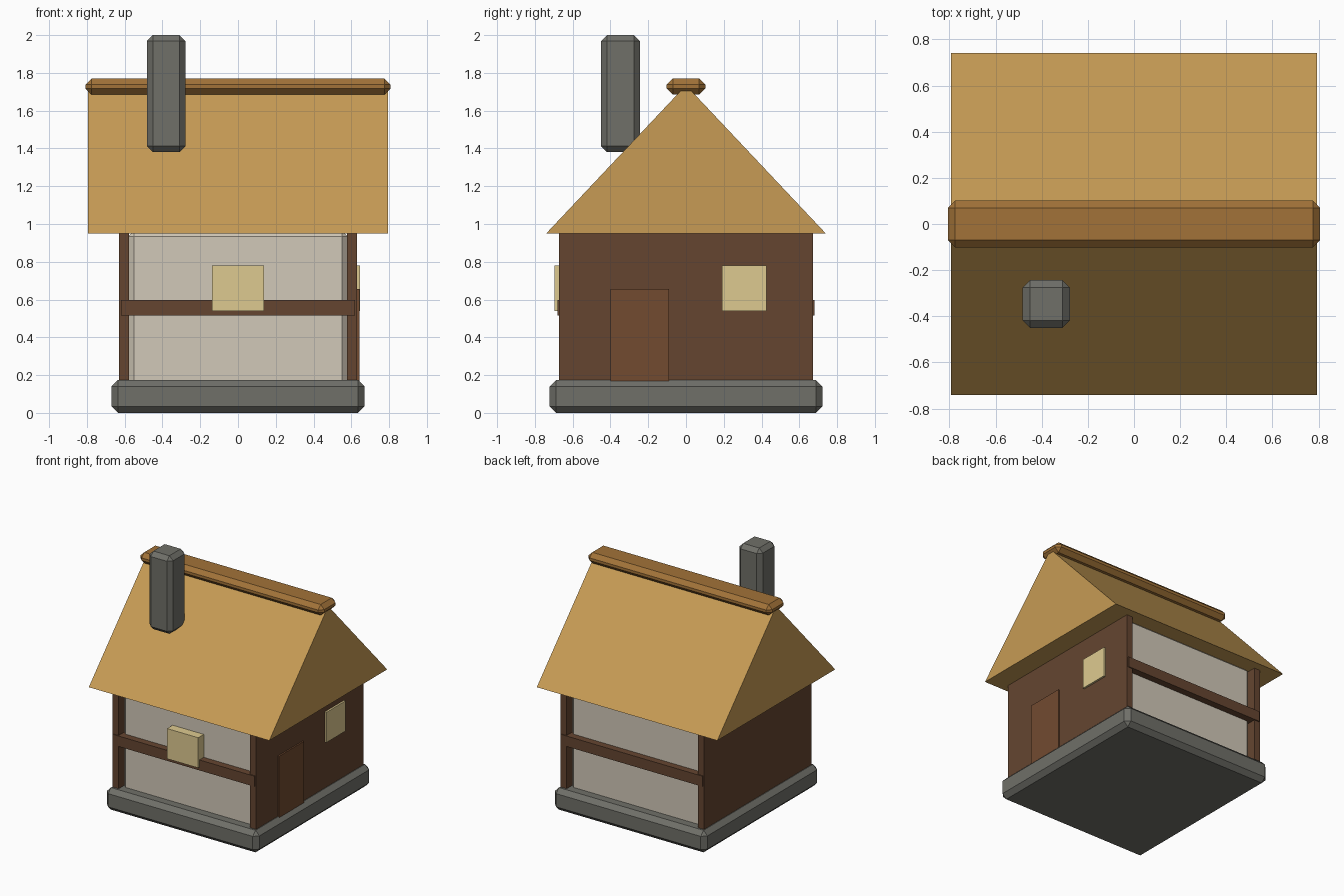
import bpy, bmesh

if "Cube" in bpy.data.objects:
    bpy.data.objects.remove(bpy.data.objects["Cube"])

def material(name, rgb):
    m = bpy.data.materials.new(name)
    m.diffuse_color = (*rgb, 1)
    m.use_nodes = True
    m.node_tree.nodes["Principled BSDF"].inputs["Base Color"].default_value = m.diffuse_color
    return m

STONE = material("stone", (0.16, 0.16, 0.14))
PLASTER = material("plaster", (0.64, 0.58, 0.48))
TIMBER = material("timber", (0.13, 0.06, 0.03))
THATCH = material("thatch", (0.57, 0.33, 0.09))
RIDGE = material("ridge_thatch", (0.36, 0.17, 0.04))
GLASS = material("window_glow", (0.73, 0.59, 0.28))
DOOR = material("door_wood", (0.17, 0.07, 0.03))

def finish(name, bm, mat):
    bmesh.ops.recalc_face_normals(bm, faces=bm.faces)
    me = bpy.data.meshes.new(name)
    bm.to_mesh(me)
    bm.free()
    me.materials.append(mat)
    ob = bpy.data.objects.new(name, me)
    bpy.context.collection.objects.link(ob)
    return ob

def box(name, x, y, z, mat, bevel=0):
    """Box from (min, max) ranges, with optional one-step chamfer."""
    bm = bmesh.new()
    bmesh.ops.create_cube(bm, size=1)
    for v in bm.verts:
        v.co = [r[0] + (c + 0.5) * (r[1] - r[0]) for c, r in zip(v.co, (x, y, z))]
    if bevel:
        bmesh.ops.bevel(bm, geom=bm.edges[:], offset=bevel, segments=1,
                        profile=0.5, affect='EDGES')
    return finish(name, bm, mat)

# Stone footing and plaster body
box("foundation", (-0.67, 0.67), (-0.722, 0.722), (0, 0.175), STONE, 0.035)
box("plaster_walls", (-0.58, 0.58), (-0.625, 0.625), (0.13, 0.965), PLASTER, 0.03)

# Timber end walls and long cross beams
for side, s in (("left", -1), ("right", 1)):
    box(side + "_timber_wall", sorted((s * 0.578, s * 0.63)), (-0.672, 0.672), (0.15, 0.96), TIMBER)
for side, s in (("front", -1), ("back", 1)):
    box(side + "_cross_beam", (-0.62, 0.62), sorted((s * 0.6, s * 0.68)), (0.515, 0.598), TIMBER)

# Door and windows
box("door", (0.6, 0.642), (-0.4, -0.09), (0.165, 0.655), DOOR)
box("right_window", (0.6, 0.645), (0.19, 0.427), (0.54, 0.78), GLASS)
box("front_window", (-0.137, 0.137), (-0.695, -0.6), (0.54, 0.78), GLASS)

# Gabled roof: triangular profile extruded along x
bm = bmesh.new()
gable = bm.faces.new([bm.verts.new((-0.793, y, z))
                      for y, z in ((-0.74, 0.95), (0.74, 0.95), (0, 1.735))])
ext = bmesh.ops.extrude_face_region(bm, geom=[gable], use_keep_orig=True)
bmesh.ops.translate(bm, vec=(1.586, 0, 0),
                    verts=[g for g in ext["geom"] if isinstance(g, bmesh.types.BMVert)])
finish("roof", bm, THATCH)

# Ridge cap and chimney
box("ridge_cap", (-0.807, 0.807), (-0.102, 0.102), (1.685, 1.77), RIDGE, 0.032)
box("chimney", (-0.483, -0.278), (-0.45, -0.243), (1.38, 2.0), STONE, 0.032)
